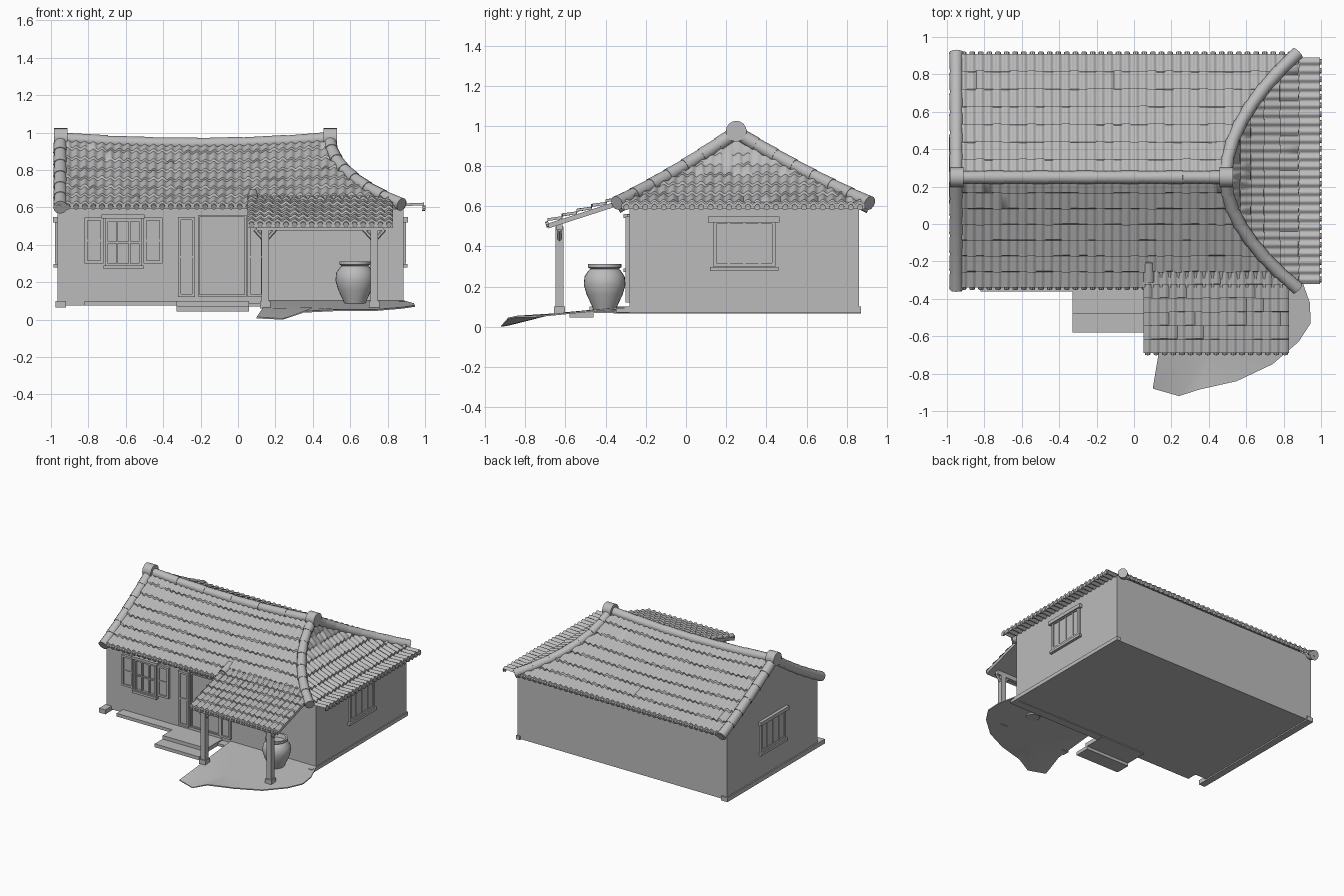
import bpy, bmesh, math, random
from mathutils import Vector

random.seed(4)
cube = bpy.data.objects.get("Cube")
if cube:
    bpy.data.objects.remove(cube)

clay = bpy.data.materials.new("warm_grey")
clay.use_nodes = True
clay.diffuse_color = (0.5, 0.5, 0.5, 1)
clay.node_tree.nodes["Principled BSDF"].inputs["Base Color"].default_value = (0.5, 0.5, 0.5, 1)


def finish(name, bm, angle=35, recalc=True):
    if recalc:
        bmesh.ops.recalc_face_normals(bm, faces=bm.faces)
    me = bpy.data.meshes.new(name)
    bm.to_mesh(me)
    bm.free()
    me.materials.append(clay)
    me.shade_smooth()
    me.set_sharp_from_angle(angle=math.radians(angle))
    ob = bpy.data.objects.new(name, me)
    bpy.context.collection.objects.link(ob)
    return ob


def add_box(bm, x0, x1, y0, y1, z0, z1):
    vs = bmesh.ops.create_cube(bm, size=1)["verts"]
    for v in vs:
        v.co = Vector(((x0, x1)[v.co.x > 0], (y0, y1)[v.co.y > 0], (z0, z1)[v.co.z > 0]))


def boxes(name, *items):
    bm = bmesh.new()
    for b in items:
        add_box(bm, *b)
    return finish(name, bm)


def add_rod(bm, a, b, r1, r2, sides=12):
    a, b = Vector(a), Vector(b)
    vs = bmesh.ops.create_cone(bm, cap_ends=True, segments=sides, radius1=r1,
                               radius2=r2, depth=(b - a).length)["verts"]
    rot = (b - a).to_track_quat("Z", "Y")
    for v in vs:
        v.co = rot @ v.co + (a + b) / 2


def cap_run(name, point, count, r):
    """Row of overlapping half-round caps following point(t), t from 0 to 1."""
    bm = bmesh.new()
    for i in range(count):
        a, b = Vector(point(i / count)), Vector(point((i + 1) / count))
        add_rod(bm, a, b + (b - a) * 0.05, r * 0.9, r)
    return finish(name, bm)


def tiles(name, point, u0, u1, cols, rows, flip, vmax=1.0, steps=6):
    """Stepped, corrugated tile sheet over point(u, v); v runs from top to eave."""
    bm = bmesh.new()
    n = cols * steps
    ragged = [[random.uniform(-0.008, 0.008) for _ in range(cols + 1)] for _ in range(rows)]
    rings = []
    for r in range(rows):
        for end in (0, 1):
            ring = []
            for i in range(n + 1):
                u = u0 + (u1 - u0) * i / n
                jag = ragged[r][min(i // steps, cols)] if end and r < rows - 1 else 0
                bump = 0.014 * math.sin(math.pi * i / steps) ** 2
                p = Vector(point(u, vmax * (r + end) / rows + jag))
                p.z += bump + (0.016 if end else 0.003)
                ring.append(bm.verts.new(p))
            rings.append(ring)
    # closing lip below the eave
    lip = []
    for i in range(n + 1):
        p = Vector(point(u0 + (u1 - u0) * i / n, vmax))
        lip.append(bm.verts.new(p - Vector((0, 0, 0.01))))
    rings.append(lip)
    for a, b in zip(rings, rings[1:]):
        for i in range(n):
            quad = (a[i], b[i], b[i + 1], a[i + 1])
            bm.faces.new(quad[::-1] if flip else quad)
    bmesh.ops.dissolve_degenerate(bm, dist=1e-5, edges=bm.edges)
    finish(name, bm, 50, recalc=False)
    # round tile ends along the eave
    bm = bmesh.new()
    for c in range(cols):
        u = u0 + (u1 - u0) * (c + 0.5) / cols
        p, q = Vector(point(u, vmax)), Vector(point(u, vmax * 0.97))
        out = (p - q).normalized() * 0.008
        add_rod(bm, p - out, p + out, 0.015, 0.015, 8)
    finish(name + "_eave_ends", bm)


# Roof shape: ridge line, concave slopes, curved hips on the left-hand end
RIDGE_Y, PEAK_X, FRONT, BACK = 0.25, 0.49, 0.59, 0.66


def roof_z(v, x=PEAK_X):
    w = min(v, 1)
    sag = 0.03 * min(((x + 0.23) / 0.72) ** 2, 1)
    return 0.935 + sag * (1 - w) - 0.33 * (1.17 * w - 0.17 * w * w) - 0.06 * max(v - 1, 0)


def hip_x(v):
    return PEAK_X + 0.38 * v ** 1.9


def main_slope(depth):
    def point(x, v):
        if x > PEAK_X:
            v = max(v, ((x - PEAK_X) / 0.38) ** (1 / 1.9))
        return (x, RIDGE_Y + depth * v, roof_z(v, x))
    return point


def end_slope(y, v):
    v = max(v, (RIDGE_Y - y) / FRONT if y < RIDGE_Y else (y - RIDGE_Y) / BACK)
    return (hip_x(v), y, roof_z(v))


tiles("front_roof_tiles", main_slope(-FRONT), -0.98, 0.86, 40, 7, False)
tiles("back_roof_tiles", main_slope(BACK), -0.98, 0.86, 40, 7, True)
tiles("end_roof_tiles", end_slope, -0.32, 0.89, 26, 8, False, 1.16)

# Ridge, verge and hip caps
cap_run("ridge_caps", lambda t: (-0.95 + 1.44 * t, RIDGE_Y, roof_z(0, -0.95 + 1.44 * t) + 0.003), 6, 0.036)
for side, depth in (("front", -FRONT), ("back", BACK)):
    cap_run(side + "_verge_caps",
            lambda t: (-0.95, RIDGE_Y + depth * t, roof_z(t, -0.95) - 0.002), 6, 0.038)
    cap_run(side + "_hip_caps",
            lambda t: (hip_x(t), RIDGE_Y + depth * t, roof_z(t) + 0.003 + 0.01 * t), 7, 0.036)
bm = bmesh.new()
for x in (-0.948, 0.493):
    add_rod(bm, (x - 0.037, RIDGE_Y, 0.973), (x + 0.037, RIDGE_Y, 0.973), 0.052, 0.052, 16)
finish("ridge_end_drums", bm)

# Walls and right-hand gable
WALL_Y = -0.28
boxes("walls", (-0.965, 0.885, WALL_Y, 0.86, 0.075, 0.62))
bm = bmesh.new()
section = [(WALL_Y, 0.6), (0.86, 0.6), (RIDGE_Y, 0.94)]
ends = [[bm.verts.new((x, y, z)) for y, z in section] for x in (-0.965, -0.92)]
for e in ends:
    bm.faces.new(e)
for i in range(3):
    j = (i + 1) % 3
    bm.faces.new((ends[0][i], ends[0][j], ends[1][j], ends[1][i]))
finish("gable", bm)
boxes("plinth", (-0.975, -0.92, -0.36, 0.87, 0.065, 0.1),
      (-0.82, -0.32, -0.36, WALL_Y, 0.075, 0.1),
      (0.05, 0.888, -0.345, WALL_Y, 0.07, 0.09),
      (0.86, 0.892, -0.34, 0.87, 0.07, 0.1))
boxes("steps", (-0.33, 0.06, -0.58, -0.46, 0.045, 0.072), (-0.33, 0.06, -0.48, WALL_Y, 0.068, 0.1))


def frame(a0, a1, z0, z1, w, d, cols, rows):
    """Frame with glazing bars: list of (a0, a1, depth, z0, z1) bars."""
    bars = [(a0, a0 + w, d, z0, z1), (a1 - w, a1, d, z0, z1),
            (a0, a1, d, z0, z0 + w), (a0, a1, d, z1 - w, z1)]
    for i in range(1, cols):
        c = a0 + (a1 - a0) * i / cols
        bars.append((c - w / 3, c + w / 3, d * 0.8, z0, z1))
    for i in range(1, rows):
        c = z0 + (z1 - z0) * i / rows
        bars.append((a0, a1, d * 0.8, c - w / 3, c + w / 3))
    return bars


def on_front(name, bars):
    boxes(name, *[(a, b, WALL_Y - d, WALL_Y + 0.005, lo, hi) for a, b, d, lo, hi in bars])


# Front window with open shutters
on_front("front_window", frame(-0.71, -0.515, 0.285, 0.54, 0.014, 0.018, 3, 2)
         + [(-0.73, -0.5, 0.03, 0.542, 0.562), (-0.72, -0.505, 0.03, 0.272, 0.29)])
for name, a in (("right_shutter", -0.82), ("left_shutter", -0.505)):
    on_front(name, frame(a, a + 0.1, 0.3, 0.545, 0.016, 0.02, 1, 2) + [(a, a + 0.1, 0.01, 0.3, 0.545)])

# Doorway with two folded leaves
on_front("doorway", frame(-0.215, 0.045, 0.125, 0.56, 0.01, 0.014, 1, 1))
for name, a in (("right_door_leaf", -0.32), ("left_door_leaf", 0.05)):
    on_front(name, frame(a, a + 0.09, 0.12, 0.55, 0.016, 0.02, 1, 2) + [(a, a + 0.09, 0.01, 0.12, 0.55)])

# Side windows
bars = frame(0.135, 0.445, 0.3, 0.53, 0.018, 0.014, 4, 1) + [
    (0.14, 0.44, 0.006, 0.3, 0.53), (0.11, 0.465, 0.025, 0.52, 0.548), (0.12, 0.46, 0.022, 0.278, 0.298)]
boxes("left_side_window", *[(0.88, 0.885 + d, a, b, lo, hi) for a, b, d, lo, hi in bars])
boxes("right_side_window", *[(-0.965 - d, -0.96, a, b, lo, hi) for a, b, d, lo, hi in bars])


# Porch roof
def porch(x, v):
    return (x, -0.25 - 0.44 * v, 0.652 - 0.142 * v)


tiles("porch_tiles", porch, 0.05, 0.83, 17, 6, False)
bm = bmesh.new()
top = [bm.verts.new(Vector(porch(x, v)) + Vector((0, 0, 0.003)))
       for x, v in ((0.05, 0.02), (0.05, 0.99), (0.83, 0.99), (0.83, 0.02))]
deck = bmesh.ops.extrude_face_region(bm, geom=[bm.faces.new(top)])["geom"]
for v in deck:
    if isinstance(v, bmesh.types.BMVert):
        v.co.z -= 0.025
finish("porch_deck", bm)
cap_run("porch_edge_cap", lambda t: (0.08, -0.2 - 0.1 * t, 0.672 - 0.033 * t), 1, 0.032)

# Porch posts, header beam and knee braces
parts = [(0.1, 0.78, -0.645, -0.615, 0.478, 0.515)]
bm = bmesh.new()
for x in (0.145, 0.728):
    parts += [(x - 0.02, x + 0.02, -0.65, -0.61, 0.065, 0.5),
              (x - 0.028, x + 0.028, -0.658, -0.602, 0.06, 0.1)]
    for s in (-1, 1):
        add_rod(bm, (x, -0.63, 0.42), (x + s * 0.055, -0.63, 0.482), 0.011, 0.011, 6)
finish("porch_braces", bm)
boxes("porch_frame", *parts)

# Paved yard: thin slab, its front tip dipping to the ground
outline = [(0.13, WALL_Y), (0.13, -0.7), (0.1, -0.88), (0.24, -0.92), (0.35, -0.885), (0.55, -0.84),
           (0.74, -0.75), (0.88, -0.63), (0.945, -0.53), (0.94, -0.42), (0.89, WALL_Y)]
bm = bmesh.new()
rim = [[], []]
for x, y in outline:
    z = max(0.055, 0.102 + 0.1 * (y - WALL_Y))
    z -= 0.045 * max(0, (-0.7 - y) / 0.2) * max(0, 1 - 7 * max(0, x - 0.24))
    for k, drop in enumerate((0, 0.008)):
        rim[k].append(bm.verts.new((x, y, max(z - drop, 0))))
hubs = [bm.verts.new((0.4, -0.68, z)) for z in (0.065, 0.057)]
for i in range(len(outline)):
    j = (i + 1) % len(outline)
    bm.faces.new((rim[0][i], rim[0][j], hubs[0]))
    bm.faces.new((rim[1][j], rim[1][i], hubs[1]))
    bm.faces.new((rim[0][j], rim[0][i], rim[1][i], rim[1][j]))
finish("yard", bm)

# Water jar
profile = [(0, 0.075), (0.052, 0.075), (0.066, 0.11), (0.09, 0.16), (0.104, 0.21), (0.1, 0.25), (0.08, 0.28),
           (0.07, 0.288), (0.083, 0.296), (0.083, 0.312), (0.068, 0.312), (0.06, 0.285), (0, 0.28)]
bm = bmesh.new()
line = [bm.verts.new((0.625 + r, -0.405, z)) for r, z in profile]
edges = [bm.edges.new(pair) for pair in zip(line, line[1:])]
bmesh.ops.spin(bm, geom=line + edges, cent=(0.625, -0.405, 0), axis=(0, 0, 1),
               angle=math.tau, steps=28, use_merge=True)
bmesh.ops.remove_doubles(bm, verts=bm.verts, dist=1e-5)
finish("water_jar", bm)
